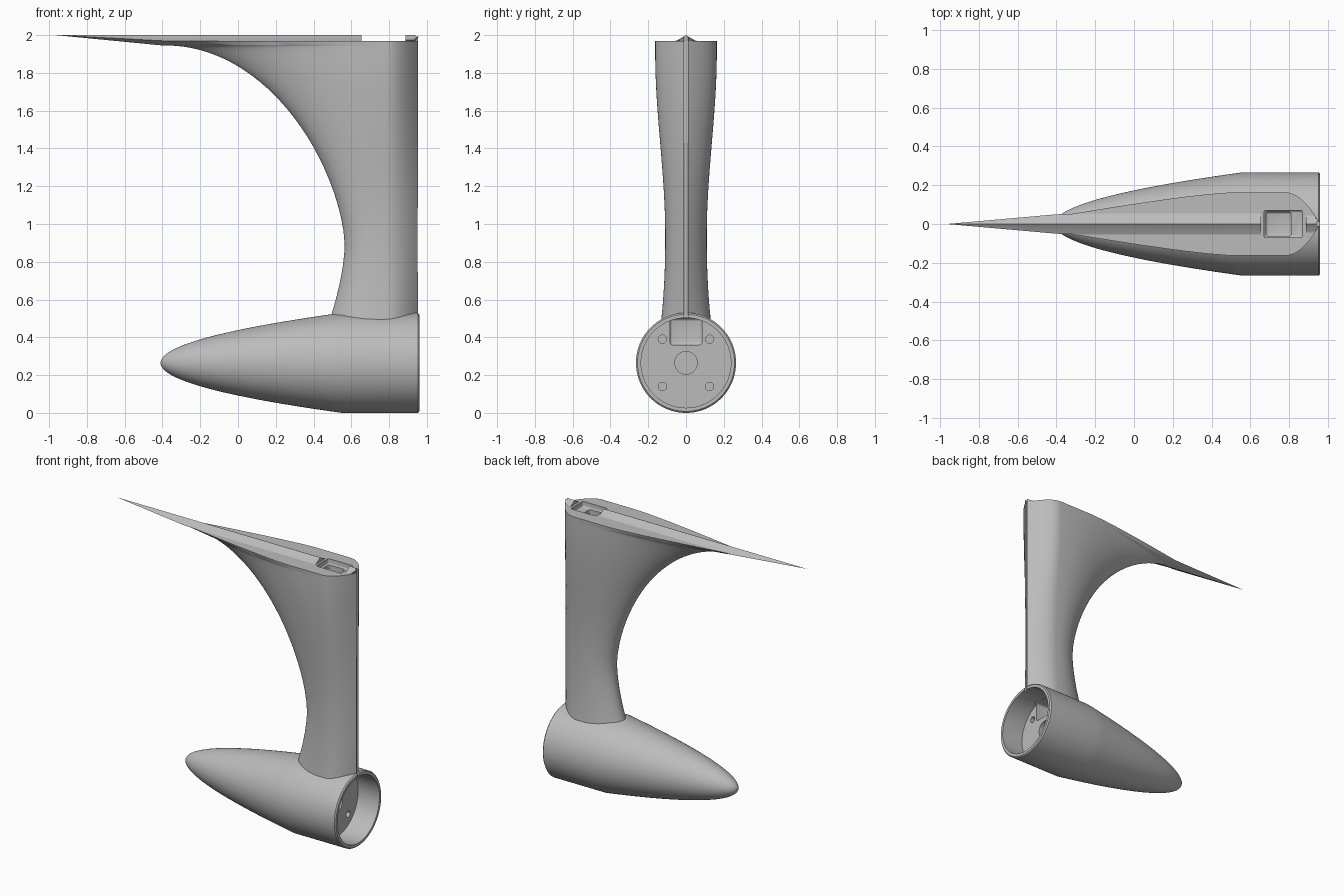
import bpy, bmesh, math
from mathutils import Matrix, Vector

if "Cube" in bpy.data.objects:
    bpy.data.objects.remove(bpy.data.objects["Cube"], do_unlink=True)

grey = bpy.data.materials.new("plain_grey")
grey.use_nodes = True
grey.diffuse_color = (0.5, 0.5, 0.5, 1)
grey.node_tree.nodes["Principled BSDF"].inputs["Base Color"].default_value = (0.5, 0.5, 0.5, 1)

POD_R, POD_Z, REAR = 0.265, 0.265, 0.96
BORE_R, FLOOR_X = 0.238, 0.79
TOP = 1.97


def finish(name, bm):
    bmesh.ops.recalc_face_normals(bm, faces=bm.faces)
    mesh = bpy.data.meshes.new(name)
    bm.to_mesh(mesh)
    bm.free()
    ob = bpy.data.objects.new(name, mesh)
    bpy.context.collection.objects.link(ob)
    mesh.materials.append(grey)
    return ob


def activate(ob):
    bpy.ops.object.select_all(action='DESELECT')
    ob.select_set(True)
    bpy.context.view_layer.objects.active = ob


def loft(name, rings):
    """Skin closed rings of equal length and cap both ends."""
    bm = bmesh.new()
    rows = [[bm.verts.new(p) for p in ring] for ring in rings]
    n = len(rows[0])
    for a, b in zip(rows, rows[1:]):
        for i in range(n):
            j = (i + 1) % n
            bm.faces.new((a[i], a[j], b[j], b[i]))
    bm.faces.new(rows[0])
    bm.faces.new(rows[-1])
    return finish(name, bm)


def box(lo, hi, bevel=0):
    lo, hi = Vector(lo), Vector(hi)
    bm = bmesh.new()
    bmesh.ops.create_cube(bm, size=1, matrix=Matrix.Translation((lo + hi) / 2) @ Matrix.Diagonal((*(hi - lo), 1)))
    if bevel:
        bmesh.ops.bevel(bm, geom=bm.edges[:], offset=bevel, segments=3, profile=0.5, affect='EDGES')
    return finish("cutter", bm)


def rod(x0, x1, y, z, r, sides=32):
    bm = bmesh.new()
    turn = Matrix.Translation(((x0 + x1) / 2, y, z)) @ Matrix.Rotation(math.pi / 2, 4, 'Y')
    bmesh.ops.create_cone(bm, cap_ends=True, segments=sides, radius1=r, radius2=r, depth=x1 - x0, matrix=turn)
    return finish("cutter", bm)


def cut(ob, cutters):
    for c in cutters:
        c.hide_render = True
        mod = ob.modifiers.new("cut", 'BOOLEAN')
        mod.operation, mod.solver, mod.object = 'DIFFERENCE', 'EXACT', c
        activate(ob)
        bpy.ops.object.modifier_apply(modifier=mod.name)
        bpy.data.objects.remove(c, do_unlink=True)


def slit():
    return box((0.94, -0.01, 0.49), (0.98, 0.01, 2.05))


def notch():
    return box((0.64, -0.085, 0.36), (0.81, 0.085, 0.5), 0.015)


# Pod: parabolic nose, straight barrel and hollow rear, turned about x
profile = [(-0.41 + 0.96 * (i / 28) ** 2, POD_R * i / 28) for i in range(29)]
profile += [(REAR - 0.008, POD_R), (REAR, POD_R - 0.008), (REAR, BORE_R), (FLOOR_X, BORE_R), (FLOOR_X, 0)]
bm = bmesh.new()
pts = [bm.verts.new((x, 0, POD_Z + r)) for x, r in profile]
edges = [bm.edges.new(e) for e in zip(pts, pts[1:])]
bmesh.ops.spin(bm, geom=pts + edges, cent=(0, 0, POD_Z), axis=(1, 0, 0), angle=math.tau, steps=96)
bmesh.ops.remove_doubles(bm, verts=bm.verts, dist=0.0002)
pod = finish("pod", bm)

# Holes in the recessed plate, cable notch and rim slit
holes = [rod(0.72, 0.85, sy * 0.125, POD_Z + sz * 0.125, 0.022, 20) for sy in (-1, 1) for sz in (-1, 1)]
cut(pod, [rod(0.7, 0.85, 0, POD_Z, 0.06), *holes, notch(), slit()])


def trailing_x(z):
    t = (z - 0.89) / 1.055
    t = min(t, 1) if t > 0 else -t * 0.85
    return -0.38 + 0.945 * math.sqrt(1 - t ** 1.6)


def half_width(z):
    s = min(max((z - 0.95) / 0.95, 0), 1)
    return 0.11 + 0.053 * s * s * (3 - 2 * s) + 0.125 * max(0.9 - z, 0) ** 2


def section(z, xt):
    """Streamlined outline with a pointed front and a tapering tail."""
    w = half_width(z)
    f = min(max((0.565 - xt) / 1.2, 0), 1)
    x1 = 0.75 - 0.25 * f
    a, b = 2 - 0.7 * f, 0.5 + 0.6 * f
    side = [(0.78 + 0.18 * (1 - i / 10), w * (1 - (1 - i / 10) ** 2)) for i in range(1, 11)]
    for i in range(17):
        u = (1 - i / 17) ** 1.7
        side.append((xt + (x1 - xt) * u, w * (1 - (1 - u) ** a) ** b))
    outline = [(REAR, 0)] + side + [(xt, 0)] + [(x, -y) for x, y in reversed(side)]
    return [(x, y, z) for x, y in outline]


# Strut: stacked sections, sweeping out into the long tail at the top
levels = [0.45 + 0.44 * i / 8 for i in range(8)]
levels += [0.89 + 1.055 * (1 - (1 - i / 28) ** 2) for i in range(29)]
rings = [section(z, trailing_x(z)) for z in levels] + [section(TOP, -0.65)]
strut = loft("strut", rings)
cut(strut, [rod(FLOOR_X, 1.1, 0, POD_Z, BORE_R, 96), notch(), slit(),
            box((0.67, -0.07, 1.93), (0.87, 0.07, 2.1), 0.012),
            box((0.68, -0.062, 1.8), (0.81, 0.062, 2.0), 0.012)])


def ridge(name, stations):
    """Peaked bar along x from (x, half width, underside z) stations."""
    rings = []
    for x, w, zb in stations:
        zs = 2 - 0.03 * min(w / 0.05, 1)
        rings.append([(x, -w, zs), (x, -w * 0.4, zs + (2 - zs) * 0.5), (x, 0, 2),
                      (x, w * 0.4, zs + (2 - zs) * 0.5), (x, w, zs), (x, 0, zb)])
    return loft(name, rings)


# Ridge along the top, running out to the thin tail tip
tail = [(-0.965 + 0.565 * k, 0.05 * k, 2 - 0.055 * k) for k in (0.01, 0.25, 0.5, 0.75, 1)]
top_ridge = ridge("top_ridge", tail + [(-0.2, 0.055, 1.95), (0.655, 0.055, 1.95)])
front_ridge = ridge("leading_ridge", [(0.887, 0.045, 1.95), (0.93, 0.042, 1.95), (0.958, 0.006, 1.95)])
cut(front_ridge, [slit()])

for ob in (pod, strut, top_ridge, front_ridge):
    activate(ob)
    bpy.ops.object.shade_smooth_by_angle(angle=math.radians(30))
